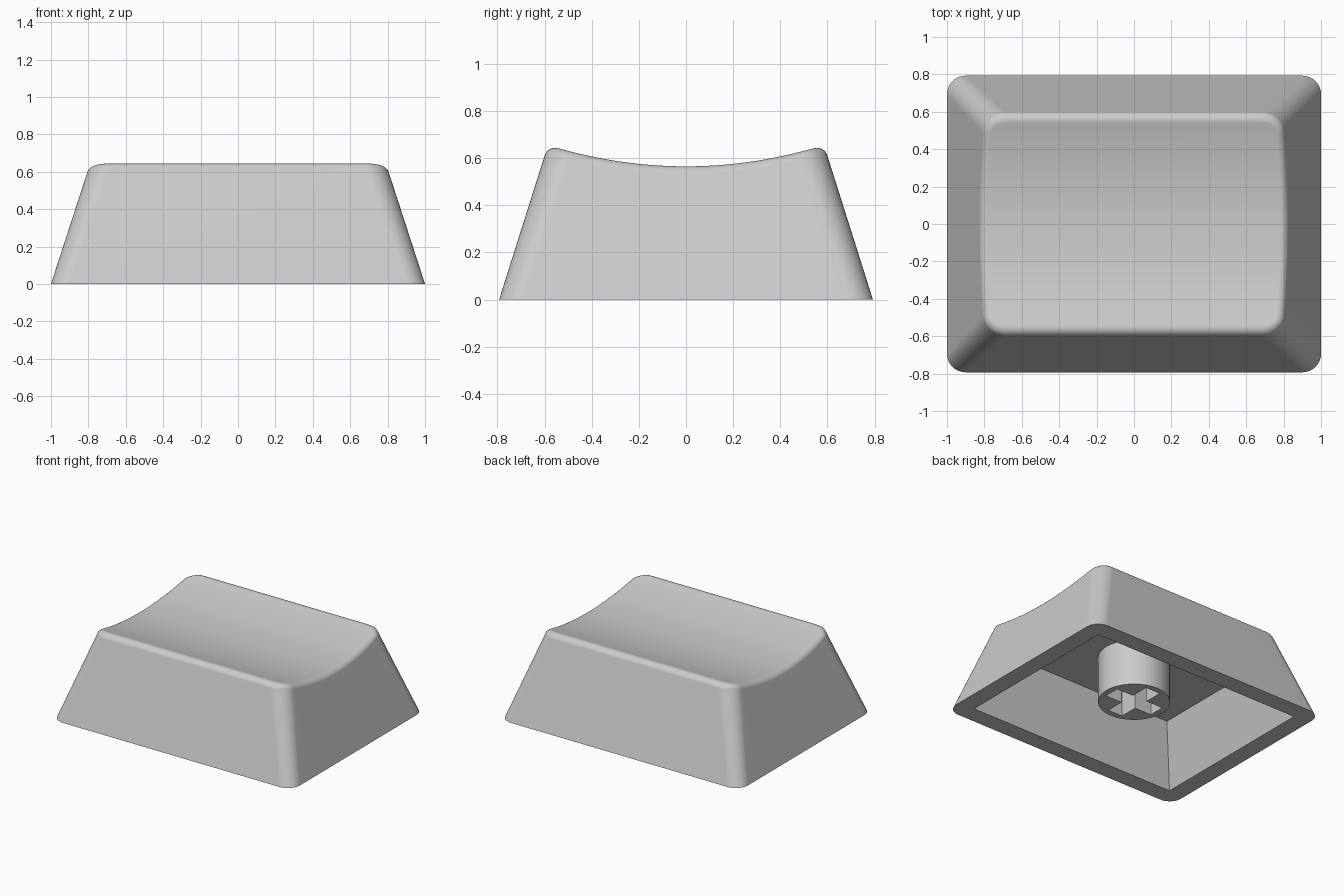
import bpy, bmesh
from math import cos, sin, pi, radians
from mathutils import Vector

if "Cube" in bpy.data.objects:
    bpy.data.objects.remove(bpy.data.objects["Cube"], do_unlink=True)

CORNER = 0.1       # plan radius of the outer corners
FILLET = 0.045     # radius of the rim rounding
LEAN_X, LEAN_Y = 0.325, 0.317   # inward lean of the walls
CEILING = 0.43     # height of the hollow underside

plastic = bpy.data.materials.new("grey_plastic")
plastic.use_nodes = True
GREY = (0.6, 0.6, 0.6, 1)
plastic.diffuse_color = GREY
plastic.node_tree.nodes["Principled BSDF"].inputs["Base Color"].default_value = GREY


def finish(bm, name):
    bmesh.ops.recalc_face_normals(bm, faces=bm.faces)
    mesh = bpy.data.meshes.new(name)
    bm.to_mesh(mesh)
    bm.free()
    mesh.materials.append(plastic)
    ob = bpy.data.objects.new(name, mesh)
    bpy.context.collection.objects.link(ob)
    bpy.ops.object.select_all(action="DESELECT")
    bpy.context.view_layer.objects.active = ob
    ob.select_set(True)
    bpy.ops.object.shade_smooth_by_angle(angle=radians(30))
    # Keeps the broad walls evenly shaded beside the rounded edges
    ob.modifiers.new("even_shading", "WEIGHTED_NORMAL").keep_sharp = True


def dish(y):
    return 0.565 + y * y / 3.8


# Outline samples of the +x half: (side of y, fraction along wall, corner angle)
ARC, SIDE = 10, 12
quarter = [(i / SIDE, 0) for i in range(1, SIDE)]
quarter += [(1, i / ARC * pi / 2) for i in range(ARC + 1)]
half = [(-1, f, a) for f, a in reversed(quarter)] + [(1, 0, 0)] + [(1, f, a) for f, a in quarter]


def outline(sample, hx, hy, radius):
    side, f, a = sample
    return (hx - radius + radius * cos(a), side * ((hy - radius) * f + radius * sin(a)))


def rim_arc(sample, steps=6):
    """Rounded rim profile from the wall to the dished top."""
    z = 0.6
    for _ in range(25):
        x, y = outline(sample, 1 - LEAN_X * z, 0.793 - LEAN_Y * z, CORNER)
        z = dish(y)
    side, _, a = sample
    n = Vector((cos(a), side * sin(a), 0))
    grade = y / 1.9 * n.y
    up = Vector((0, 0, 1))
    inward = (-n - grade * up).normalized()
    down = (n * LEAN_X - up).normalized()
    half_angle = inward.angle(down) / 2
    corner = Vector((x, y, z))
    centre = corner + (inward + down).normalized() * FILLET / sin(half_angle)
    reach = FILLET / sin(half_angle) * cos(half_angle)
    start = corner + down * reach - centre
    end = corner + inward * reach - centre
    return [centre + start.lerp(end, k / steps).normalized() * FILLET
            for k in range(steps + 1)]


# Cap shell: one profile per outline sample, from the ceiling out and up to the dish
def profile(s):
    lean = CEILING / 3
    pts = [(*outline(s, 0.87 - lean, 0.66 - lean, 0), CEILING),
           (*outline(s, 0.87, 0.66, 0), 0),
           (*outline(s, 1, 0.793, CORNER), 0)]
    return [Vector(p) for p in pts] + rim_arc(s)


bm = bmesh.new()
right = [[bm.verts.new(p) for p in profile(s)] for s in half]
left = [[bm.verts.new((-v.co.x, v.co.y, v.co.z)) for v in col] for col in right]
loop = right + left[::-1]
for i, col in enumerate(loop):
    nxt = loop[(i + 1) % len(loop)]
    for k in range(len(col) - 1):
        bm.faces.new((col[k], nxt[k], nxt[k + 1], col[k + 1]))
# Strips across the ceiling and the dished top
for i in range(len(half) - 1):
    for k in (0, -1):
        bm.faces.new((left[i][k], right[i][k], right[i + 1][k], left[i + 1][k]))
bmesh.ops.remove_doubles(bm, verts=bm.verts, dist=0.0001)
finish(bm, "cap_shell")

# Mounting stem: round post with a cross-shaped socket
bm = bmesh.new()
R, W, L, BASE = 0.245, 0.06, 0.2, 0.085
circle = [(R * cos(2 * pi * i / 64), R * sin(2 * pi * i / 64)) for i in range(64)]
cross = []
for c, s in ((1, 0), (0, 1), (-1, 0), (0, -1)):
    cross += [(x * c - y * s, x * s + y * c) for x, y in ((L, -W), (L, W), (W, W))]
edges = []
for ring in (circle, cross):
    vs = [bm.verts.new((x, y, BASE)) for x, y in ring]
    edges += [bm.edges.new((v, vs[(i + 1) % len(vs)])) for i, v in enumerate(vs)]
bmesh.ops.triangle_fill(bm, edges=edges, use_beauty=True)
grown = bmesh.ops.extrude_face_region(bm, geom=bm.faces[:], use_keep_orig=True)
bmesh.ops.translate(bm, vec=(0, 0, CEILING + 0.02 - BASE),
                    verts=[g for g in grown["geom"] if isinstance(g, bmesh.types.BMVert)])
finish(bm, "mounting_stem")
